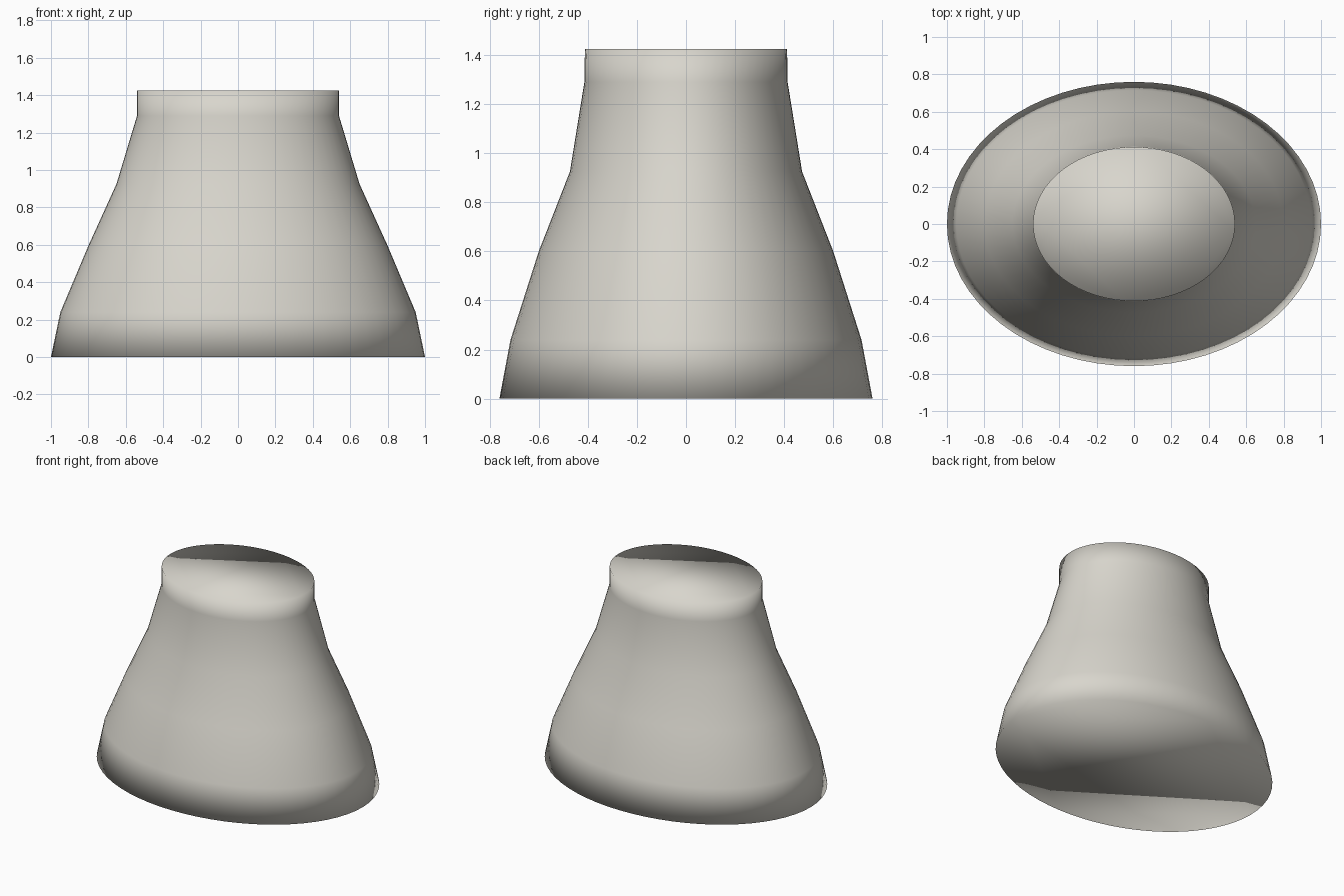
import bpy, bmesh, math

if "Cube" in bpy.data.objects:
    bpy.data.objects.remove(bpy.data.objects["Cube"])

SIDES = 64
# (height, half width in x, half depth in y) of each ring
PROFILE = [
    (0.00, 1.00, 0.76),
    (0.24, 0.95, 0.715),
    (0.60, 0.798, 0.60),
    (0.925, 0.65, 0.473),
    (1.29, 0.54, 0.414),
    (1.424, 0.54, 0.412),
]

stone = bpy.data.materials.new("warm_light_grey")
stone.diffuse_color = (0.69, 0.67, 0.61, 1)
stone.use_nodes = True
stone.node_tree.nodes["Principled BSDF"].inputs["Base Color"].default_value = stone.diffuse_color

# Elliptical rings
bm = bmesh.new()
rings = []
for z, rx, ry in PROFILE:
    rings.append([bm.verts.new((rx * math.cos(2 * math.pi * i / SIDES),
                                ry * math.sin(2 * math.pi * i / SIDES), z))
                  for i in range(SIDES)])

# Flared wall
for low, high in zip(rings, rings[1:]):
    for i in range(SIDES):
        j = (i + 1) % SIDES
        bm.faces.new((low[i], low[j], high[j], high[i]))

# Flat base and top, blended smoothly into the wall
bm.faces.new(rings[0][::-1])
bm.faces.new(rings[-1])
for f in bm.faces:
    f.smooth = True

mesh = bpy.data.meshes.new("flared_body")
bm.to_mesh(mesh)
bm.free()
mesh.materials.append(stone)
body = bpy.data.objects.new("flared_body", mesh)
bpy.context.collection.objects.link(body)
